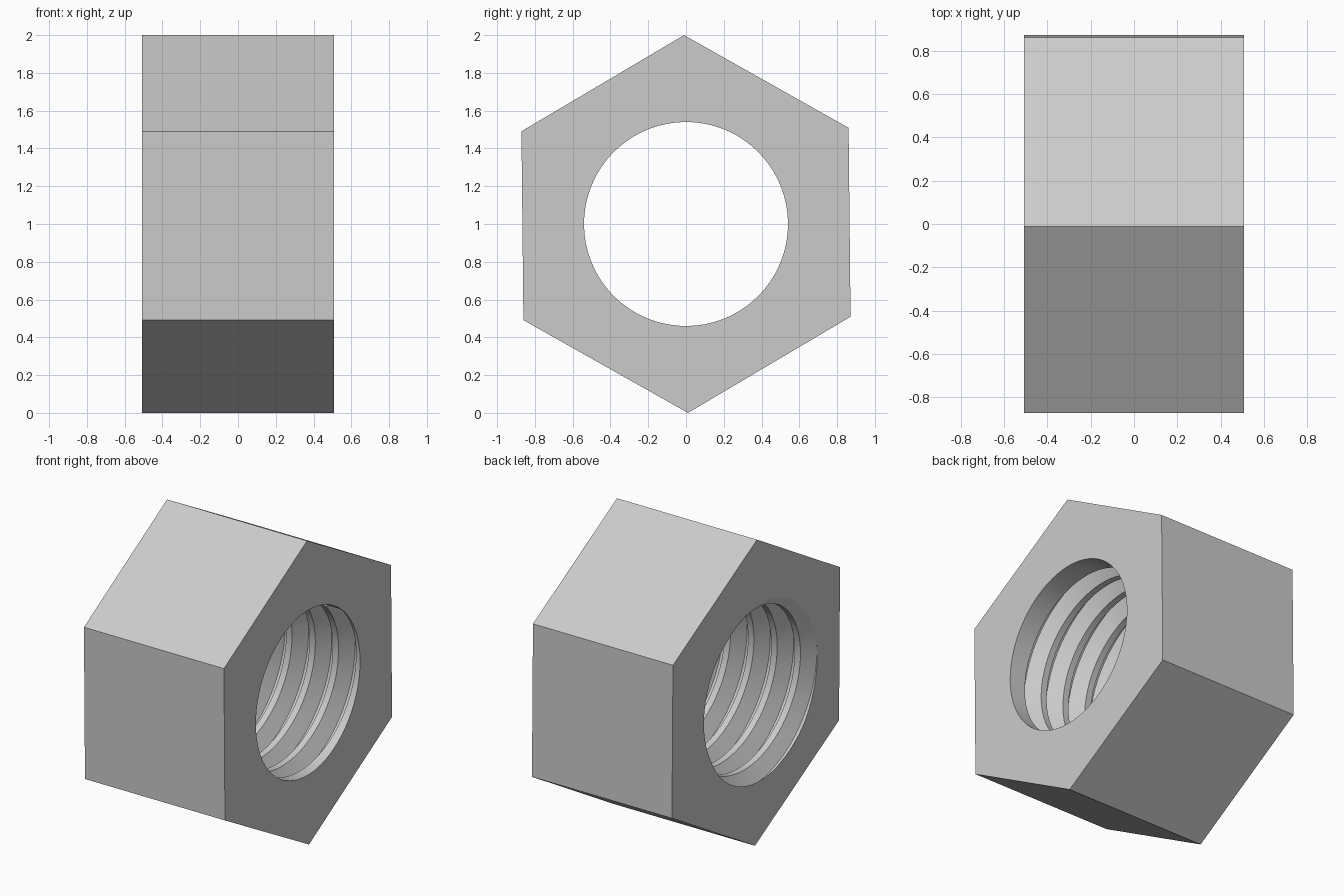
import bpy
import bmesh
from math import cos, sin, radians, pi

cube = bpy.data.objects.get("Cube")
if cube:
    bpy.data.objects.remove(cube, do_unlink=True)

HALF = 0.508             # half the nut's thickness
HEX_R = 1.0              # corner radius
MINOR, MAJOR = 0.54, 0.635
PITCH = 0.169
SEGS = 72                # columns around the bore
TWIST = radians(0.6)     # slight roll of the nut about its axis
START_TURN = 195 / 360   # where the groove centre leaves the -x face
END_TURN = 6 + 50 / 360  # where the groove stops near the +x face

# One groove section: axial offset in pitches, radius
GROOVE = [(-3 / 8, MINOR), (-1 / 16, MAJOR), (1 / 16, MAJOR), (3 / 8, MINOR)]


def radius_at(points, x):
    for (xa, ra), (xb, rb) in zip(points, points[1:]):
        if xa <= x <= xb:
            return ra + (rb - ra) * (x - xa) / (xb - xa)
    return MINOR


def bore_column(theta):
    """Axial line of (x, radius) points through the thread, trimmed to the nut."""
    points = []
    for turn in range(-3, 10):
        s = turn + theta / (2 * pi)
        centre = -HALF + PITCH * (s - START_TURN)
        for offset, r in GROOVE:
            points.append((centre + offset * PITCH, r if s <= END_TURN else MINOR))
    ends = {side: radius_at(points, side) for side in (-HALF, HALF)}
    trimmed = []
    for x, r in points:
        if abs(x) >= HALF:
            x = HALF if x > 0 else -HALF
            r = ends[x]
        trimmed.append((x, r))
    return trimmed


def polar(x, r, theta):
    return (x, r * cos(theta), 1 + r * sin(theta))


bm = bmesh.new()
step = SEGS // 6
thetas = [TWIST + 2 * pi * (step // 2 + j) / SEGS for j in range(SEGS + 1)]
columns = [[bm.verts.new(polar(x, r, t)) for x, r in bore_column(t)] for t in thetas]

# Threaded bore
for a, b in zip(columns, columns[1:]):
    for k in range(len(a) - 1):
        bm.faces.new((a[k], a[k + 1], b[k + 1], b[k]))

# Hexagon sides and the matching sixth of each end face
for i in range(6):
    j0, j1 = i * step, (i + 1) * step
    corners = [[bm.verts.new(polar(x, HEX_R, thetas[j])) for j in (j0, j1)]
               for x in (-HALF, HALF)]
    (a0, a1), (b0, b1) = corners
    bm.faces.new((a0, a1, b1, b0))
    for (c0, c1), end in zip(corners, (0, -1)):
        rim = [columns[j][end] for j in range(j1, j0 - 1, -1)]
        bm.faces.new([c0, c1] + rim)

bmesh.ops.remove_doubles(bm, verts=bm.verts[:], dist=0.00005)
bmesh.ops.recalc_face_normals(bm, faces=bm.faces[:])

mesh = bpy.data.meshes.new("hex_nut")
bm.to_mesh(mesh)
bm.free()
nut = bpy.data.objects.new("hex_nut", mesh)
bpy.context.scene.collection.objects.link(nut)

# Plain grey metal
grey = bpy.data.materials.new("grey_metal")
grey.use_nodes = True
colour = (0.6, 0.6, 0.6, 1)
grey.diffuse_color = colour
grey.node_tree.nodes["Principled BSDF"].inputs["Base Color"].default_value = colour
mesh.materials.append(grey)

bpy.ops.object.select_all(action='DESELECT')
nut.select_set(True)
bpy.context.view_layer.objects.active = nut
bpy.ops.object.shade_smooth_by_angle(angle=radians(25))
